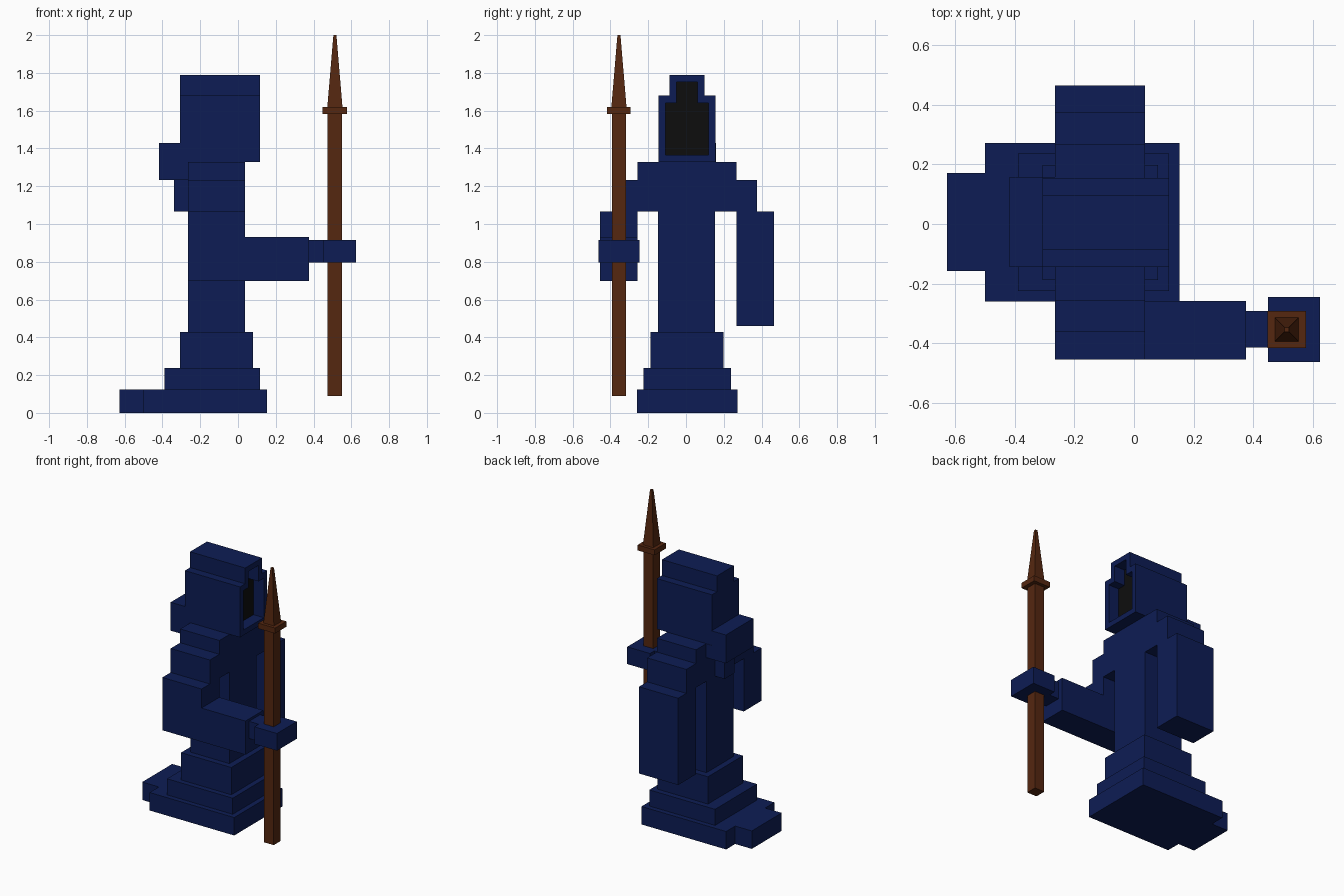
import bpy, bmesh, math

if "Cube" in bpy.data.objects:
    bpy.data.objects.remove(bpy.data.objects["Cube"])


def material(name, rgb):
    m = bpy.data.materials.new(name)
    m.diffuse_color = (*rgb, 1)
    m.use_nodes = True
    m.node_tree.nodes["Principled BSDF"].inputs["Base Color"].default_value = m.diffuse_color
    return m


BLUE = material("blue_cloth", (0.004, 0.012, 0.09))
WOOD = material("brown_wood", (0.09, 0.02, 0.005))
BLACK = material("black_void", (0.004, 0.004, 0.004))


def finish(name, bm, *mats):
    bmesh.ops.recalc_face_normals(bm, faces=bm.faces)
    mesh = bpy.data.meshes.new(name)
    bm.to_mesh(mesh)
    bm.free()
    for m in mats:
        mesh.materials.append(m)
    obj = bpy.data.objects.new(name, mesh)
    bpy.context.collection.objects.link(obj)
    return obj


def box(name, x, y, z, mat=BLUE):
    """Axis-aligned box from (min, max) ranges."""
    bm = bmesh.new()
    bmesh.ops.create_cube(bm, size=1)
    for v in bm.verts:
        v.co = [(a + b) / 2 + c * (b - a) for (a, b), c in zip((x, y, z), v.co)]
    return finish(name, bm, mat)


def extrude_outline(name, outline, axis_pts, x):
    """Profile in (x, z) or (y, z) pushed along the remaining axis."""
    bm = bmesh.new()
    rings = [[bm.verts.new(axis_pts(p, t)) for p in outline] for t in x]
    n = len(outline)
    for i in range(n):
        j = (i + 1) % n
        bm.faces.new((rings[0][i], rings[0][j], rings[1][j], rings[1][i]))
    for r in rings:
        bm.faces.new(r)
    return finish(name, bm, BLUE)


# Stepped robe hem and its train
box("robe_hem", (-0.50, 0.153), (-0.26, 0.272), (0, 0.125))
box("robe_train", (-0.628, -0.50), (-0.158, 0.172), (0, 0.125))
box("robe_step_middle", (-0.39, 0.117), (-0.225, 0.237), (0.125, 0.237))
box("robe_step_upper", (-0.308, 0.08), (-0.188, 0.198), (0.237, 0.427))

# Torso and shoulders
BX = (-0.265, 0.037)
box("torso", BX, (-0.147, 0.153), (0.427, 1.065))
box("shoulders_lower", BX, (-0.363, 0.375), (1.065, 1.232))
box("shoulders_upper", BX, (-0.258, 0.268), (1.232, 1.328))

# Hanging arm, and bent arm with forearm as one L-shaped profile
box("hanging_arm", BX, (0.268, 0.465), (0.46, 1.065))
bent = [(-0.265, 0.697), (0.376, 0.697), (0.376, 0.932),
        (0.037, 0.932), (0.037, 1.065), (-0.265, 1.065)]
extrude_outline("bent_arm", bent, lambda p, t: (p[0], t, p[1]), (-0.455, -0.258))
box("wrist", (0.376, 0.45), (-0.415, -0.293), (0.795, 0.915))
box("hand", (0.45, 0.625), (-0.463, -0.245), (0.795, 0.915))


# Hood: stepped outline with a recessed black face opening
def stepped(w, w_top, z0, z1, z2):
    c = 0.005
    half = [(w, z0), (w, z1), (w_top, z1), (w_top, z2)]
    return [(c + y, z) for y, z in half] + [(c - y, z) for y, z in reversed(half)]


outer = stepped(0.15, 0.093, 1.328, 1.68, 1.79)
inner = stepped(0.113, 0.055, 1.365, 1.64, 1.752)
bm = bmesh.new()
loops = [[bm.verts.new((x, y, z)) for y, z in shape] for x, shape in
         ((-0.308, outer), (0.117, outer), (0.117, inner), (0.037, inner))]
for a, b in zip(loops, loops[1:]):
    for i in range(8):
        j = (i + 1) % 8
        bm.faces.new((a[i], a[j], b[j], b[i]))
bm.faces.new(loops[0])
bm.faces.new(loops[-1]).material_index = 1
finish("hood", bm, BLUE, BLACK)

# Folds of the hood hanging down the back
box("hood_fold", (-0.418, -0.308), (-0.145, 0.158), (1.232, 1.43))
box("hood_fold_base", (-0.308, -0.265), (-0.145, 0.158), (1.232, 1.328))
box("hood_tail", (-0.34, -0.265), (-0.05, 0.06), (1.065, 1.232))

# Spear: shaft, collar and four-sided tip
SX, SY = 0.513, -0.355
box("spear_shaft", (SX - 0.038, SX + 0.038), (SY - 0.038, SY + 0.038), (0.09, 1.582), WOOD)
box("spear_collar", (SX - 0.065, SX + 0.065), (SY - 0.062, SY + 0.062), (1.582, 1.62), WOOD)
bm = bmesh.new()
bmesh.ops.create_cone(bm, cap_ends=True, segments=4, depth=0.38,
                      radius1=0.04 * math.sqrt(2), radius2=0.008 * math.sqrt(2))
tip = finish("spear_tip", bm, WOOD)
tip.location = (SX, SY, 1.81)
tip.rotation_euler.z = math.pi / 4
